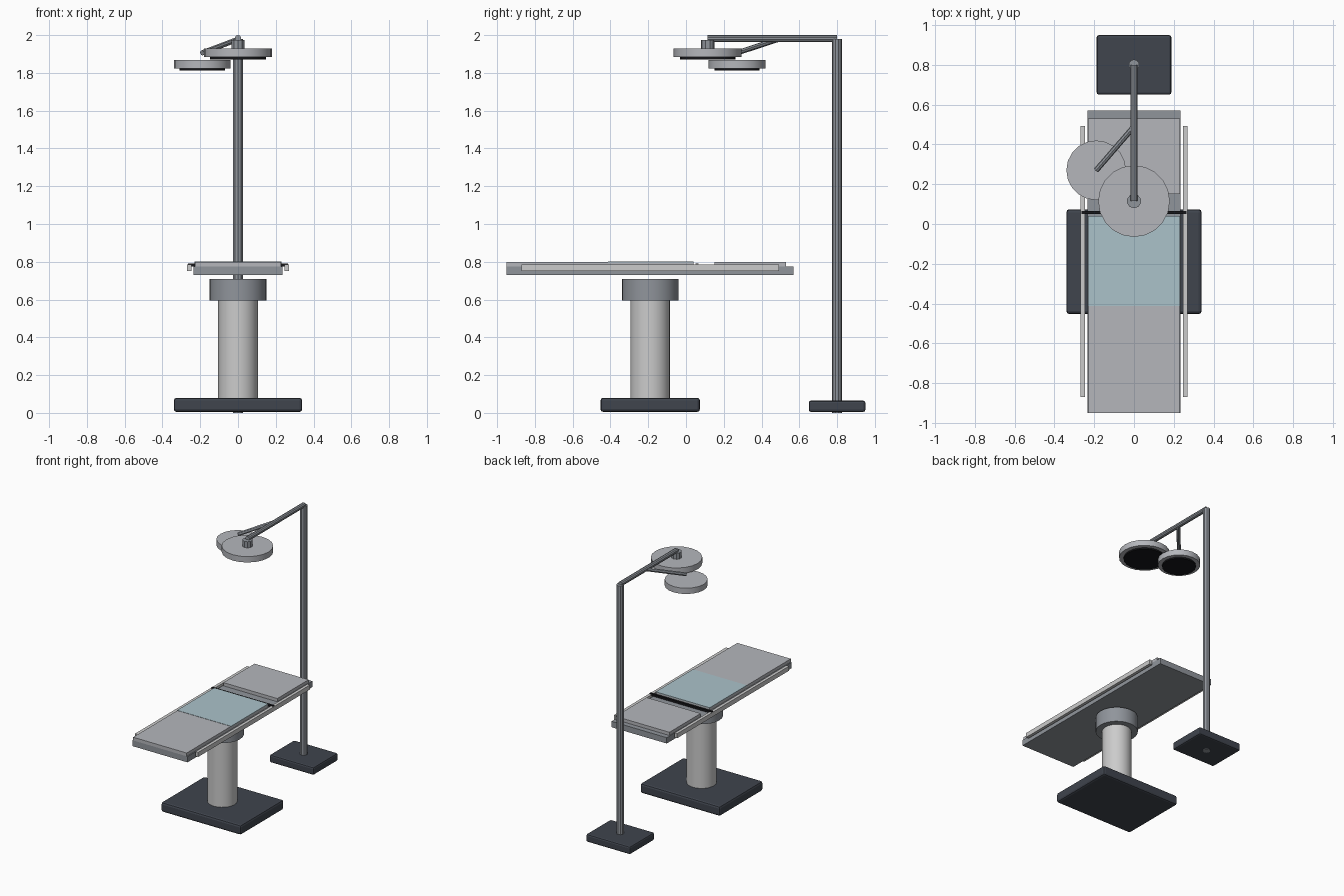
import bpy
from mathutils import Vector

if "Cube" in bpy.data.objects:
    bpy.data.objects.remove(bpy.data.objects["Cube"])


def material(name, rgb):
    m = bpy.data.materials.new(name)
    m.diffuse_color = (*rgb, 1)
    m.use_nodes = True
    m.node_tree.nodes["Principled BSDF"].inputs["Base Color"].default_value = m.diffuse_color
    return m


DARK = material("dark_base", (0.05, 0.058, 0.075))
BLACK = material("black", (0.008, 0.008, 0.01))
LIGHT = material("light_metal", (0.68, 0.69, 0.71))
STEEL = material("steel", (0.28, 0.3, 0.33))
PAD = material("pad_grey", (0.46, 0.47, 0.5))
BLUE = material("pale_blue", (0.41, 0.54, 0.59))


def box(name, x, y, z, mat, bevel=0):
    """Box from (min, max) pairs."""
    bpy.ops.mesh.primitive_cube_add(size=1, location=[sum(r) / 2 for r in (x, y, z)])
    o = bpy.context.object
    o.name = name
    o.scale = [r[1] - r[0] for r in (x, y, z)]
    bpy.ops.object.transform_apply(location=False, rotation=False, scale=True)
    o.data.materials.append(mat)
    if bevel:
        b = o.modifiers.new("Bevel", 'BEVEL')
        b.width = bevel
        b.segments = 2
    return o


def rod(name, a, b, r, mat, sides=10, smooth=False):
    """Cylinder running from point a to point b."""
    a, b = Vector(a), Vector(b)
    d = b - a
    bpy.ops.mesh.primitive_cylinder_add(vertices=sides, radius=r, depth=d.length,
                                        location=(a + b) / 2)
    o = bpy.context.object
    o.name = name
    o.rotation_mode = 'QUATERNION'
    o.rotation_quaternion = d.to_track_quat('Z', 'Y')
    o.data.materials.append(mat)
    if smooth:
        bpy.ops.object.shade_smooth_by_angle()
    return o


# Table pedestal
box("table_base", (-0.34, 0.34), (-0.453, 0.074), (0.005, 0.08), DARK, 0.015)
rod("table_column", (0, -0.19, 0.07), (0, -0.19, 0.6), 0.105, LIGHT, 24, True)
rod("column_collar", (0, -0.19, 0.595), (0, -0.19, 0.71), 0.15, STEEL, 24, True)

# Table top: deck, two pads, sheet and strap
box("table_deck", (-0.235, 0.235), (-0.95, 0.57), (0.73, 0.775), STEEL)
box("body_pad", (-0.228, 0.228), (-0.95, 0.04), (0.775, 0.8), PAD)
box("head_pad", (-0.23, 0.23), (0.15, 0.53), (0.775, 0.8), PAD)
box("sheet", (-0.23, 0.23), (-0.413, 0.041), (0.797, 0.802), BLUE)
box("strap", (-0.265, 0.265), (0.05, 0.066), (0.775, 0.791), BLACK)

# Side rails
for side, s in (("left", -1), ("right", 1)):
    box(side + "_rail", sorted((s * 0.246, s * 0.269)), (-0.87, 0.493), (0.75, 0.785), LIGHT)

# Lamp stand
box("lamp_base", (-0.188, 0.188), (0.65, 0.95), (0.005, 0.065), DARK, 0.012)
rod("lamp_pole", (0, 0.8, 0), (0, 0.8, 1.98), 0.027, STEEL)
rod("main_arm", (0, 0.8, 1.982), (0, 0.115, 1.982), 0.018, STEEL)
rod("side_arm", (0, 0.49, 1.978), (-0.19, 0.27, 1.906), 0.014, STEEL, 8)
rod("lamp_stem", (0, 0.115, 1.92), (0, 0.115, 1.975), 0.036, STEEL)

# Lamp heads with dark lenses
for name, x, y, z, r, lens in (("large_lamp", 0, 0.115, 1.883, 0.18, 0.148),
                               ("small_lamp", -0.19, 0.27, 1.824, 0.15, 0.12)):
    rod(name + "_head", (x, y, z), (x, y, z + 0.045), r, PAD, 20, True)
    rod(name + "_lens", (x, y, z - 0.011), (x, y, z + 0.01), lens, BLACK, 20, True)
